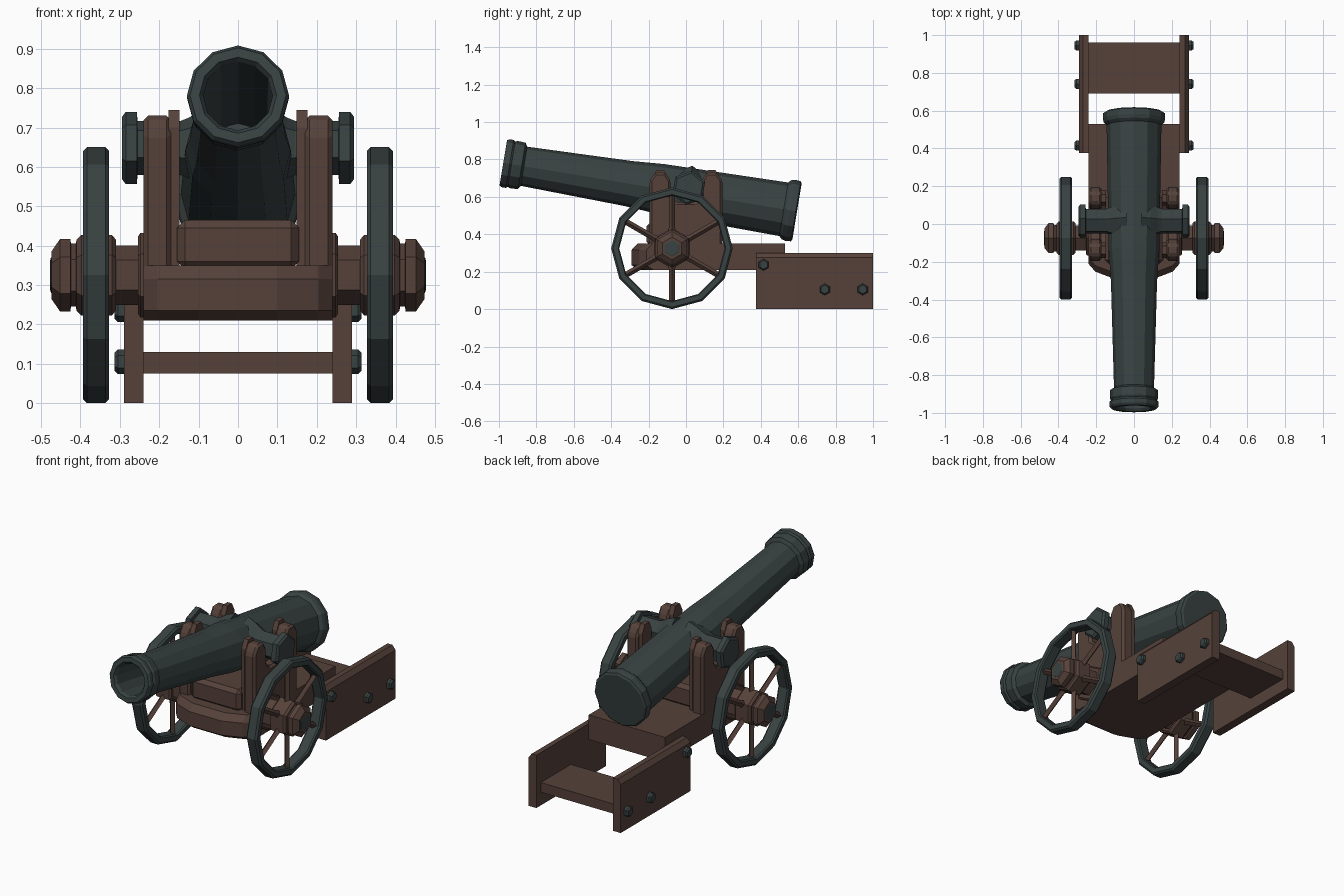
import bpy, bmesh, math
from mathutils import Matrix, Vector

if "Cube" in bpy.data.objects:
    bpy.data.objects.remove(bpy.data.objects["Cube"])


def material(name, rgb):
    m = bpy.data.materials.new(name)
    m.diffuse_color = (*rgb, 1)
    m.use_nodes = True
    m.node_tree.nodes["Principled BSDF"].inputs["Base Color"].default_value = m.diffuse_color
    return m


WOOD = material("dark_brown_wood", (0.092, 0.053, 0.042))
IRON = material("dark_iron", (0.040, 0.054, 0.054))


def finish(bm, name, mat, bevel=0):
    bmesh.ops.recalc_face_normals(bm, faces=bm.faces)
    me = bpy.data.meshes.new(name)
    bm.to_mesh(me)
    bm.free()
    me.materials.append(mat)
    ob = bpy.data.objects.new(name, me)
    bpy.context.collection.objects.link(ob)
    if bevel:
        b = ob.modifiers.new("bevel", 'BEVEL')
        b.width = bevel
        b.segments = 1
    return ob


def loft(name, rings, mat, closed=False, bevel=0):
    """Skin equal-length rings of points; cap the ends unless closed."""
    bm = bmesh.new()
    vs = [[bm.verts.new(p) for p in r] for r in rings]
    n = len(vs[0])
    pairs = list(zip(vs, vs[1:]))
    if closed:
        pairs.append((vs[-1], vs[0]))
    for a, b in pairs:
        for i in range(n):
            j = (i + 1) % n
            bm.faces.new((a[i], a[j], b[j], b[i]))
    if not closed:
        bm.faces.new(vs[0])
        bm.faces.new(vs[-1])
    return finish(bm, name, mat, bevel)


def lathe(name, profile, n, mat, mtx, closed=False):
    """Turn (x, radius) pairs round the local x axis, one corner pointing up."""
    rings = [[mtx @ Vector((x, r * math.sin(k * math.tau / n), r * math.cos(k * math.tau / n)))
              for k in range(n)] for x, r in profile]
    return loft(name, rings, mat, closed)


def box(name, lo, hi, mat, bevel=0):
    (x0, y0, z0), (x1, y1, z1) = lo, hi
    rings = [[(x0, y0, z), (x1, y0, z), (x1, y1, z), (x0, y1, z)] for z in (z0, z1)]
    return loft(name, rings, mat, bevel=bevel)


def side_prism(name, yz, x0, x1, mat, bevel=0):
    return loft(name, [[(x, y, z) for y, z in yz] for x in (x0, x1)], mat, bevel=bevel)


# Barrel: bored tube tilted muzzle-up
a = math.radians(9.4)
c, s_ = math.cos(a), math.sin(a)
tilt = Matrix(((0, -1, 0, 0), (c, 0, s_, -0.977), (-s_, 0, c, 0.782), (0, 0, 0, 1)))
lathe("barrel", [(0.95, 0.085), (0.015, 0.088), (0, 0.098), (0, 0.122), (0.012, 0.13),
                 (0.035, 0.13), (0.045, 0.122), (0.055, 0.128), (0.10, 0.126),
                 (0.112, 0.106), (0.68, 0.122), (0.85, 0.134), (1.52, 0.145),
                 (1.535, 0.160), (1.555, 0.165), (1.585, 0.163), (1.592, 0.152)],
      12, IRON, tilt)

# Carriage bed: plank with a bowed, chamfered nose
rings = []
for z, f in ((0.21, -0.265), (0.235, -0.302), (0.315, -0.302), (0.35, -0.27)):
    half = [(0.24, 0.53), (0.24, f + 0.09), (0.205, f + 0.05), (0.10, f + 0.01)]
    rings.append([(x, y, z) for x, y in half] + [(-x, y, z) for x, y in reversed(half)])
loft("carriage_bed", rings, WOOD)

# Cross block between the cheeks
box("cross_block", (-0.155, -0.21, 0.34), (0.155, 0.16, 0.465), WOOD, 0.02)

# Tail shelf
box("tail_shelf", (-0.245, 0.69, 0.075), (0.245, 0.96, 0.13), WOOD)


def cheek_outline(d, top):
    """Half of a twin-post cheek with a notch for the trunnion, then mirrored."""
    half = [(0.195 - d, 0.33), (0.195 - d, top - 0.045), (0.165 - d * 0.5, top),
            (0.11 + d * 0.5, top), (0.082 + d, top - 0.045), (0.082 + d, 0.60), (0.05, 0.57)]
    return half + [(-y, z) for y, z in reversed(half)]


for s, side in ((1, "right"), (-1, "left")):
    # Cheeks with a thin, slightly taller inner lining
    side_prism("cheek_" + side, cheek_outline(0, 0.73), s * 0.17, s * 0.24, WOOD, 0.012)
    side_prism("cheek_lining_" + side, cheek_outline(0.015, 0.745), s * 0.148, s * 0.176, WOOD)

    # Trunnion with flare at the barrel and outer cap
    m = Matrix.Translation((0, 0.015, 0.648)) @ Matrix.Scale(s, 4, (1, 0, 0)) @ Matrix.Rotation(-a, 4, 'X')
    lathe("trunnion_" + side, [(0.04, 0.12), (0.09, 0.10), (0.125, 0.078), (0.145, 0.07),
                               (0.255, 0.07), (0.257, 0.093), (0.285, 0.093), (0.295, 0.08)],
          6, IRON, m)

    # Axle, hub and end cap
    w = Matrix.Translation((0, -0.075, 0.325)) @ Matrix.Scale(s, 4, (1, 0, 0))
    lathe("axle_hub_" + side, [(0.20, 0.107), (0.248, 0.107), (0.254, 0.098), (0.254, 0.076),
                               (0.31, 0.076), (0.31, 0.09), (0.32, 0.102), (0.398, 0.102),
                               (0.41, 0.09), (0.412, 0.08), (0.424, 0.08), (0.426, 0.092),
                               (0.452, 0.092), (0.474, 0.06)], 6, WOOD, w)
    lathe("hub_nut_" + side, [(0.46, 0.045), (0.475, 0.045), (0.477, 0.038)], 6, IRON, w)

    # Wheel rim
    lathe("wheel_rim_" + side, [(0.327, 0.288), (0.327, 0.315), (0.337, 0.325), (0.384, 0.325),
                                (0.394, 0.315), (0.394, 0.288), (0.386, 0.282), (0.335, 0.282)],
          12, IRON, w, closed=True)

    # Six spokes
    for k in range(6):
        r = (w @ Matrix.Translation((0.36, 0, 0)) @ Matrix.Rotation(k * math.tau / 6, 4, 'X')
             @ Matrix.Rotation(-math.pi / 2, 4, 'Y'))
        lathe(f"spoke_{side}_{k}", [(0.08, 0.02), (0.12, 0.016), (0.295, 0.016)], 4, WOOD, r)

    # Trail side plank with chamfered outer top edge
    rings = [[(s * x, y, z) for x, z in ((0.24, 0), (0.29, 0), (0.29, 0.275), (0.27, 0.30), (0.24, 0.30))]
             for y in (0.375, 1.0)]
    loft("trail_plank_" + side, rings, WOOD)

    # Plank bolts
    for k, (y, z) in enumerate(((0.415, 0.237), (0.742, 0.105), (0.945, 0.105))):
        b = Matrix.Translation((0, y, z)) @ Matrix.Scale(s, 4, (1, 0, 0))
        lathe(f"bolt_{side}_{k}", [(0.28, 0.031), (0.305, 0.031), (0.314, 0.023)], 6, IRON, b)
